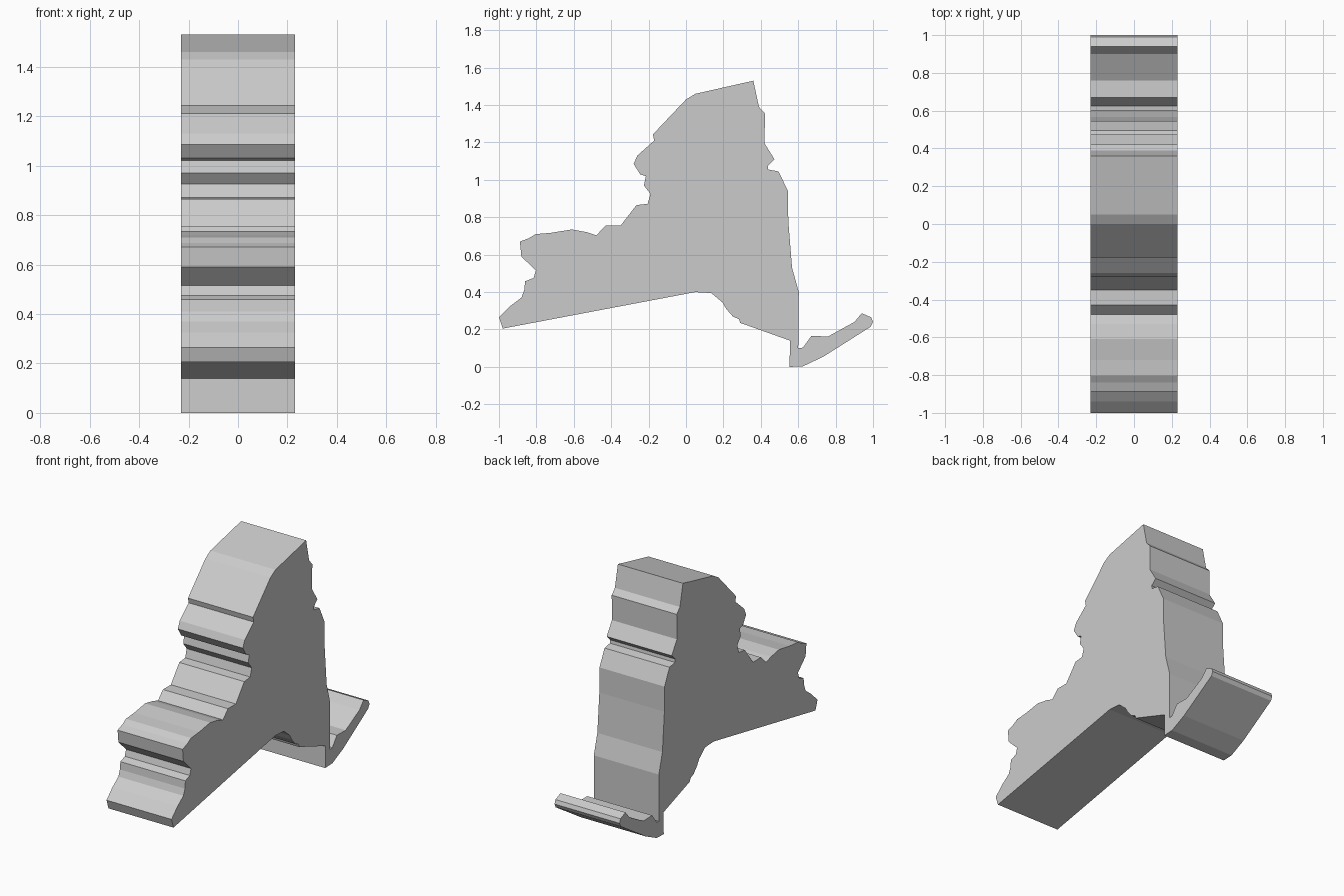
import bpy, bmesh

HALF_WIDTH = 0.23

# Side outline (y, z), clockwise from the lower left corner
outline = [
    # ragged left slope
    (-.98, .205), (-1, .265), (-.94, .325), (-.88, .37), (-.865, .41),
    (-.86, .458), (-.815, .475), (-.803, .515), (-.88, .59), (-.888, .67),
    (-.84, .688), (-.803, .71), (-.72, .717), (-.61, .735), (-.53, .72),
    (-.48, .703), (-.43, .755), (-.35, .755), (-.265, .865), (-.205, .872),
    (-.19, .925), (-.225, .97), (-.215, 1.02), (-.245, 1.03), (-.28, 1.085),
    (-.26, 1.13), (-.17, 1.21), (-.177, 1.243),
    # peak and right side
    (0, 1.43), (.05, 1.46), (.36, 1.53), (.39, 1.39), (.422, 1.355),
    (.42, 1.195), (.473, 1.11), (.437, 1.075), (.44, 1.055), (.495, 1.045),
    (.545, .94), (.547, .78), (.567, .53), (.603, .4), (.6, .1),
    # thin tail at the lower right
    (.625, .103), (.67, .165), (.76, .163), (.9, .24), (.94, .287),
    (.99, .265), (1, .24), (.988, .215), (.735, .055), (.625, .003),
    (.553, 0), (.557, .14),
    # underside
    (.305, .23), (.29, .235), (.283, .255), (.25, .27), (.215, .31),
    (.195, .345), (.135, .395), (.05, .4),
]

# Extrude the outline across the width
bm = bmesh.new()
cap = bm.faces.new([bm.verts.new((-HALF_WIDTH, y, z)) for y, z in outline])
result = bmesh.ops.extrude_face_region(bm, geom=[cap], use_keep_orig=True)
moved = [v for v in result["geom"] if isinstance(v, bmesh.types.BMVert)]
bmesh.ops.translate(bm, verts=moved, vec=(2 * HALF_WIDTH, 0, 0))
# Fill the concave caps cleanly
bmesh.ops.triangulate(bm, faces=[f for f in bm.faces if len(f.verts) > 4])
bmesh.ops.recalc_face_normals(bm, faces=bm.faces)

mesh = bpy.data.meshes.new("map_slab")
bm.to_mesh(mesh)
bm.free()
slab = bpy.data.objects.new("map_slab", mesh)
bpy.context.collection.objects.link(slab)
